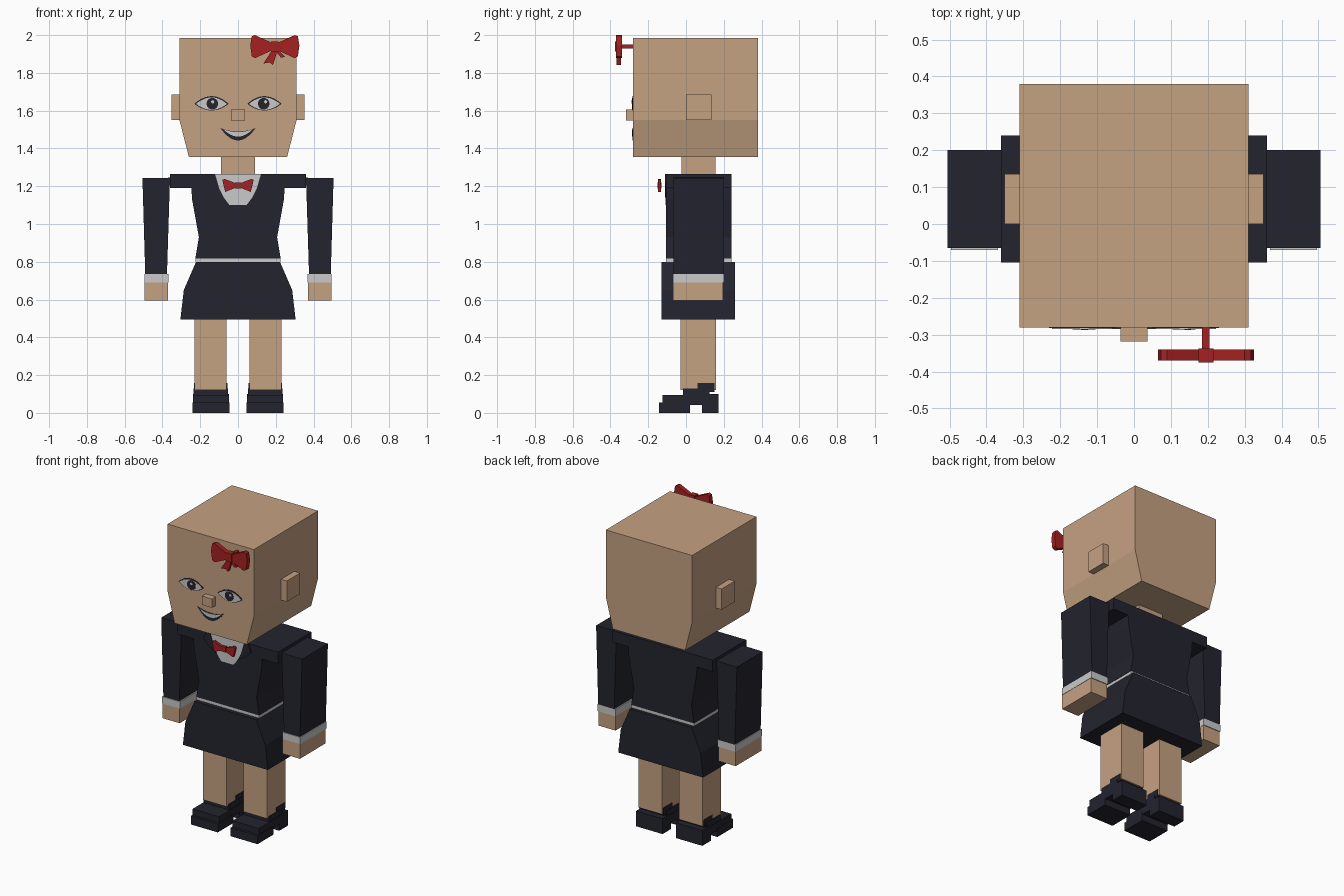
import bpy, bmesh, math

default = bpy.data.objects.get("Cube")
if default:
    bpy.data.objects.remove(default, do_unlink=True)


def material(name, rgb):
    m = bpy.data.materials.new(name)
    m.use_nodes = True
    m.diffuse_color = (*rgb, 1)
    m.node_tree.nodes["Principled BSDF"].inputs["Base Color"].default_value = (*rgb, 1)
    return m


skin = material("skin", (0.56, 0.36, 0.225))
navy = material("navy cloth", (0.017, 0.017, 0.028))
white = material("white", (0.59, 0.59, 0.59))
red = material("red ribbon", (0.38, 0.015, 0.016))


def prism(name, outline, y0, y1, mat):
    """Extrude an x-z outline from y0 to y1."""
    bm = bmesh.new()
    face = bm.faces.new([bm.verts.new((x, y0, z)) for x, z in outline])
    ext = bmesh.ops.extrude_face_region(bm, geom=[face])
    verts = [v for v in ext["geom"] if isinstance(v, bmesh.types.BMVert)]
    bmesh.ops.translate(bm, verts=verts, vec=(0, y1 - y0, 0))
    bmesh.ops.recalc_face_normals(bm, faces=bm.faces)
    mesh = bpy.data.meshes.new(name)
    bm.to_mesh(mesh)
    bm.free()
    mesh.materials.append(mat)
    obj = bpy.data.objects.new(name, mesh)
    bpy.context.collection.objects.link(obj)
    return obj


def box(name, x0, x1, y0, y1, z0, z1, mat):
    return prism(name, [(x0, z0), (x1, z0), (x1, z1), (x0, z1)], y0, y1, mat)


def symmetric(half):
    """Close a right-hand outline with its mirror image."""
    return half + [(-x, z) for x, z in reversed(half)]


def flip(outline, s, cx=0, cz=0):
    return [(cx + s * x, cz + z) for x, z in outline]


def crescent(cx, cz, w, top, bottom, n=12):
    """Two parabolic arcs sharing their corners."""
    ts = [-1 + 2 * i / n for i in range(n + 1)]
    upper = [(cx + w * t, cz + top * (1 - t * t)) for t in ts]
    lower = [(cx + w * t, cz + bottom * (1 - t * t)) for t in reversed(ts[1:-1])]
    return upper + lower


def disc(cx, cz, r, n=14):
    return [(cx + r * math.cos(math.tau * i / n), cz + r * math.sin(math.tau * i / n))
            for i in range(n)]


# Head, nose and neck
prism("head", symmetric([(0.31, 1.985), (0.31, 1.55), (0.26, 1.355)]), -0.28, 0.38, skin)
box("nose", -0.036, 0.036, -0.318, -0.28, 1.548, 1.605, skin)
box("neck", -0.09, 0.09, -0.025, 0.155, 1.26, 1.36, skin)

# Mouth
FACE = -0.279
prism("mouth", crescent(0, 1.508, 0.093, -0.018, -0.066), FACE, -0.283, navy)
prism("teeth", crescent(0, 1.501, 0.078, -0.014, -0.038), FACE, -0.285, white)

# Jacket, belt and skirt
prism("jacket", symmetric([(0.36, 1.265), (0.36, 1.19), (0.247, 1.19), (0.243, 1.13),
                           (0.207, 0.93), (0.226, 0.818)]), -0.105, 0.24, navy)
box("belt", -0.224, 0.224, -0.105, 0.24, 0.8, 0.818, white)
prism("skirt", symmetric([(0.222, 0.8), (0.287, 0.65), (0.305, 0.495)]), -0.13, 0.26, navy)
prism("shirt_front", symmetric([(0.122, 1.266), (0.1, 1.19), (0.075, 1.14), (0.045, 1.1)]),
      -0.1, -0.109, white)

WING = [(0.012, 0.012), (0.07, 0.034), (0.083, 0.03), (0.068, -0.034), (0.012, -0.012)]
BOW_WING = [(0.018, 0.02), (0.105, 0.06), (0.122, 0.054), (0.13, 0.005),
            (0.122, -0.052), (0.105, -0.062), (0.018, -0.022)]
BX, BZ = 0.195, 1.94

for s, side in ((1, "left"), (-1, "right")):
    # Ears
    box(side + "_ear", s * 0.3, s * 0.351, 0, 0.136, 1.55, 1.685, skin)
    # Eyes
    ex, ez = s * 0.14, 1.636
    prism(side + "_eyelid", crescent(ex, ez, 0.091, 0.041, -0.035), FACE, -0.282, navy)
    prism(side + "_eye_white", crescent(ex, ez, 0.082, 0.034, -0.032), FACE, -0.284, white)
    prism(side + "_iris", disc(ex - s * 0.004, ez + 0.001, 0.031), FACE, -0.286, navy)
    prism(side + "_eye_glint", disc(ex + 0.006, ez + 0.011, 0.009, 8), FACE, -0.288, white)
    # Sleeve, cuff and hand
    prism(side + "_sleeve", flip([(0.36, 1.245), (0.506, 1.243), (0.491, 0.735),
                                  (0.376, 0.735)], s), -0.065, 0.2, navy)
    box(side + "_cuff", s * 0.368, s * 0.496, -0.07, 0.2, 0.69, 0.735, white)
    box(side + "_hand", s * 0.37, s * 0.494, -0.07, 0.195, 0.595, 0.69, skin)
    # Lapel
    prism(side + "_lapel", flip([(0.122, 1.265), (0.15, 1.265), (0.172, 1.215), (0.125, 1.17),
                                 (0.075, 1.14), (0.1, 1.19)], s), -0.1, -0.112, navy)
    # Leg and stepped shoe
    box(side + "_leg", s * 0.06, s * 0.231, -0.03, 0.16, 0.12, 0.5, skin)
    box(side + "_shoe_toe", s * 0.046, s * 0.24, -0.142, 0.02, 0, 0.055, navy)
    box(side + "_shoe_sole", s * 0.048, s * 0.238, -0.125, 0.125, 0.042, 0.095, navy)
    box(side + "_shoe_step", s * 0.052, s * 0.235, -0.016, 0.125, 0.09, 0.13, navy)
    box(side + "_shoe_top", s * 0.055, s * 0.233, 0.06, 0.15, 0.11, 0.158, navy)
    box(side + "_shoe_heel", s * 0.048, s * 0.238, 0.085, 0.172, 0, 0.1, navy)
    # Bow wings
    prism(side + "_bow_tie_wing", flip(WING, s, 0, 1.204), -0.148, -0.132, red)
    prism(side + "_hair_bow_wing", flip(BOW_WING, s, BX, BZ), -0.37, -0.34, red)

# Knots, ribbon tails and the stem holding the hair bow
box("bow_tie_knot", -0.016, 0.016, -0.15, -0.13, 1.188, 1.22, red)
box("hair_bow_knot", BX - 0.02, BX + 0.02, -0.376, -0.338, 1.912, 1.967, red)
box("hair_bow_stem", BX - 0.01, BX + 0.01, -0.34, -0.275, 1.93, 1.95, red)
prism("hair_bow_long_tail", [(0.18, 1.92), (0.21, 1.92), (0.185, 1.842), (0.168, 1.855),
                             (0.135, 1.85)], -0.368, -0.345, red)
prism("hair_bow_short_tail", [(0.195, 1.92), (0.215, 1.92), (0.248, 1.885), (0.228, 1.88)],
      -0.366, -0.345, red)
